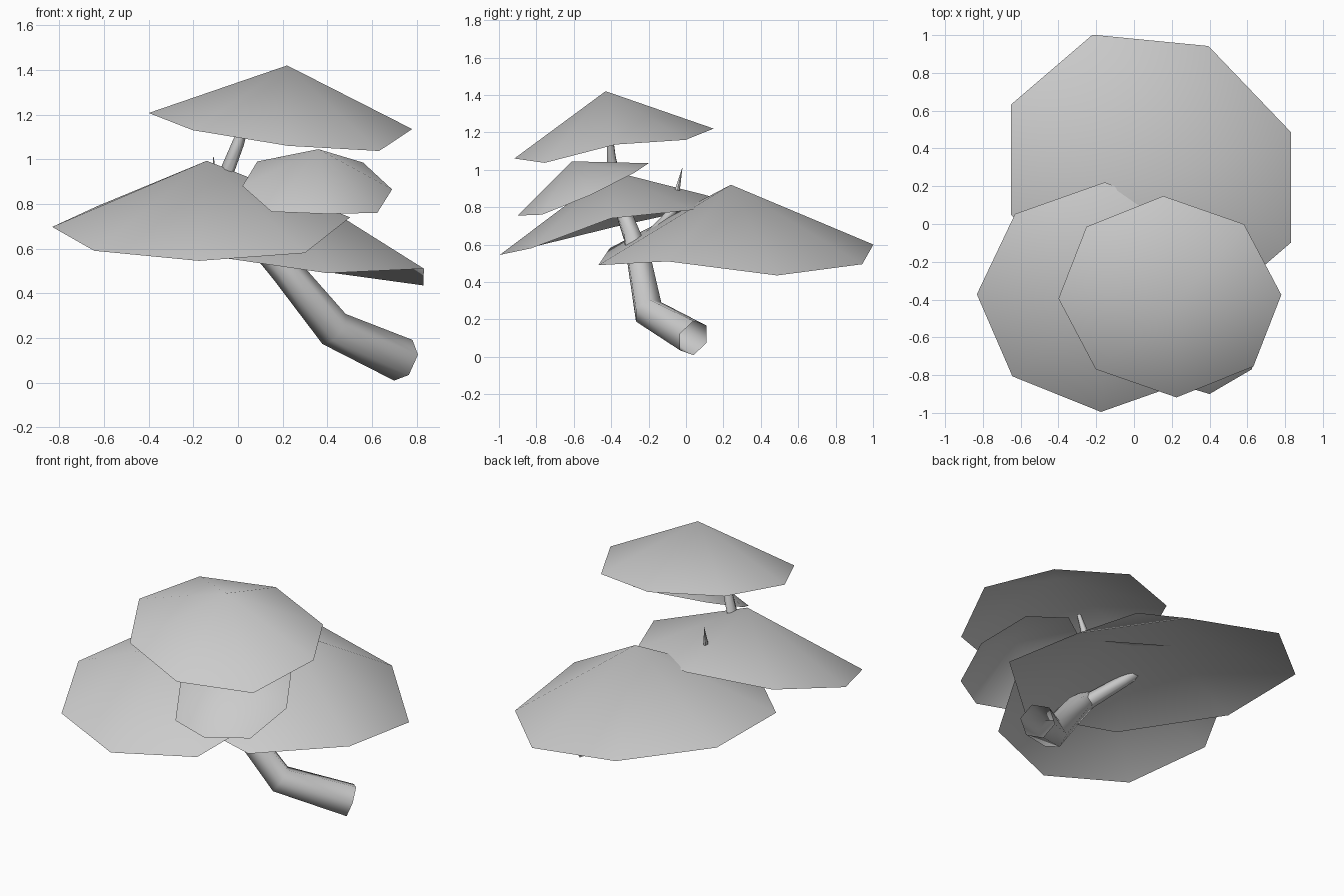
import bpy, bmesh, math
from mathutils import Vector

if "Cube" in bpy.data.objects:
    bpy.data.objects.remove(bpy.data.objects["Cube"], do_unlink=True)

grey = bpy.data.materials.new("plain grey")
grey.use_nodes = True
colour = (0.6, 0.6, 0.6, 1)
grey.diffuse_color = colour
grey.node_tree.nodes["Principled BSDF"].inputs["Base Color"].default_value = colour


def finish(bm, name):
    """Turn a bmesh into a smooth grey object."""
    for face in bm.faces:
        face.smooth = True
    mesh = bpy.data.meshes.new(name)
    bm.to_mesh(mesh)
    bm.free()
    mesh.materials.append(grey)
    obj = bpy.data.objects.new(name, mesh)
    bpy.context.collection.objects.link(obj)
    return obj


def canopy(name, apex, centre, u, v, heights):
    """Open eight-sided cone: skewed octagon rim with uneven heights."""
    bm = bmesh.new()
    tip = bm.verts.new(apex)
    rim = []
    for i, z in enumerate(heights):
        angle = i * math.tau / len(heights)
        flat = Vector(centre) + Vector(u) * math.cos(angle) + Vector(v) * math.sin(angle)
        rim.append(bm.verts.new((flat.x, flat.y, z)))
    for i, vert in enumerate(rim):
        bm.faces.new((tip, vert, rim[(i + 1) % len(rim)]))
    return finish(bm, name)


def limb(name, path, sides=6):
    """Tapering open tube through (x, y, z, radius) stations."""
    bm = bmesh.new()
    points = [Vector(p[:3]) for p in path]
    rings = []
    for i, point in enumerate(points):
        ahead = points[min(i + 1, len(points) - 1)]
        behind = points[max(i - 1, 0)]
        along = (ahead - behind).normalized()
        side = along.cross(Vector((0, 1, 0))).normalized()
        other = along.cross(side)
        ring = []
        for k in range(sides):
            angle = k * math.tau / sides
            offset = side * math.cos(angle) + other * math.sin(angle)
            ring.append(bm.verts.new(point + offset * path[i][3]))
        rings.append(ring)
    for low, high in zip(rings, rings[1:]):
        for k in range(sides):
            n = (k + 1) % sides
            bm.faces.new((low[k], low[n], high[n], high[k]))
    bmesh.ops.recalc_face_normals(bm, faces=bm.faces)
    return finish(bm, name)


# Foliage layers
canopy("top_canopy", (0.22, -0.43, 1.42), (0.19, -0.385),
       (0.59, 0.01), (-0.035, 0.533),
       (1.135, 1.16, 1.22, 1.24, 1.207, 1.13, 1.06, 1.037))
canopy("small_front_canopy", (0.36, -0.61, 1.045), (0.355, -0.55),
       (0.335, 0.04), (-0.045, 0.35),
       (0.865, 0.985, 1.035, 0.99, 0.88, 0.765, 0.755, 0.76))
canopy("front_canopy", (-0.14, -0.4, 0.993), (-0.165, -0.387),
       (0.667, -0.015), (0.01, 0.608),
       (0.74, 0.785, 0.835, 0.79, 0.697, 0.59, 0.545, 0.58))
canopy("back_canopy", (0.18, 0.24, 0.92), (0.09, 0.267),
       (0.74, 0.22), (-0.31, 0.735),
       (0.435, 0.495, 0.6, 0.658, 0.65, 0.58, 0.49, 0.51))

# Bent trunk and its thin side shoot
limb("trunk", [(0.74, 0.04, 0.1, 0.1), (0.43, -0.2, 0.24, 0.085),
               (0.21, -0.25, 0.51, 0.07), (0.07, -0.29, 0.65, 0.05),
               (-0.08, -0.37, 0.87, 0.04), (0.0, -0.4, 1.07, 0.027),
               (0.06, -0.41, 1.24, 0.012)])
limb("side_shoot", [(0.15, -0.26, 0.56, 0.045), (-0.02, -0.12, 0.71, 0.035),
                    (-0.1, -0.07, 0.78, 0.028), (-0.11, -0.02, 1.01, 0.001)])
